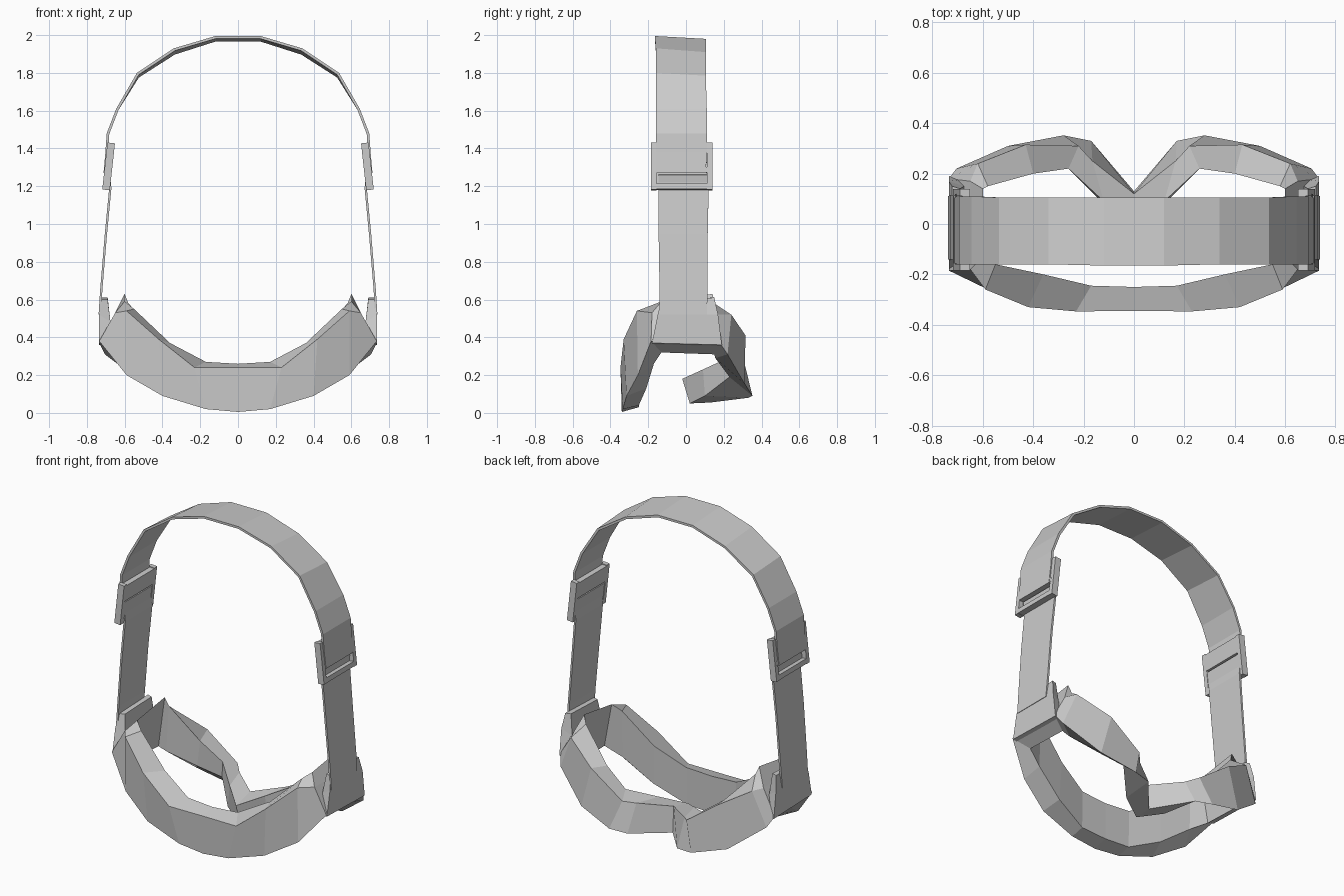
import bpy, bmesh
from mathutils import Matrix, Vector


def finish(name, bm, mirror=True):
    bmesh.ops.recalc_face_normals(bm, faces=bm.faces)
    me = bpy.data.meshes.new(name)
    bm.to_mesh(me)
    bm.free()
    ob = bpy.data.objects.new(name, me)
    bpy.context.collection.objects.link(ob)
    if mirror:
        m = ob.modifiers.new("mirror", 'MIRROR')
        m.use_clip = True
        m.merge_threshold = 0.001
    return ob


def loft(name, rings, caps=True, mirror=True):
    """Skin a row of equal closed rings."""
    bm = bmesh.new()
    rows = [[bm.verts.new(p) for p in r] for r in rings]
    n = len(rows[0])
    for a, b in zip(rows, rows[1:]):
        for i in range(n):
            j = (i + 1) % n
            bm.faces.new((a[i], a[j], b[j], b[i]))
    if caps:
        bm.faces.new(rows[0])
        bm.faces.new(rows[-1])
    return finish(name, bm, mirror)


def strap(name, path, t=0.012, mirror=True):
    """Flat band along (x, z, y_min, y_max, tilt) points, thickness inwards."""
    rings = []
    for i, (x, z, y0, y1, tilt) in enumerate(path):
        a, b = path[max(i - 1, 0)], path[min(i + 1, len(path) - 1)]
        d = Vector((b[0] - a[0], b[1] - a[1])).normalized()
        nx, nz = -d.y * t, d.x * t
        rings.append([(x, y0, z), (x, y1, z - tilt),
                      (x + nx, y1, z + nz - tilt), (x + nx, y0, z + nz)])
    return loft(name, rings, True, mirror)


# Goggle frame: outer bottom, outer top, inner top, inner bottom per station
frame = [
    [(0, -.34, .005), (0, -.345, .24), (0, -.25, .26), (0, -.25, .03)],
    [(.17, -.335, .02), (.23, -.347, .24), (.17, -.245, .27), (.17, -.25, .04)],
    [(.40, -.315, .09), (.42, -.33, .39), (.36, -.20, .37), (.37, -.21, .13)],
    [(.59, -.255, .20), (.59, -.26, .54), (.55, -.16, .55), (.55, -.17, .26)],
    [(.735, -.185, .38), (.65, -.18, .53), (.60, -.13, .59), (.65, -.13, .32)],
    [(.735, .18, .37), (.65, .17, .52), (.60, .14, .63), (.65, .15, .31)],
    [(.705, .22, .31), (.62, .24, .52), (.58, .15, .58), (.60, .155, .29)],
    [(.50, .31, .155), (.43, .315, .41), (.40, .20, .39), (.42, .20, .23)],
    [(.28, .352, .09), (.22, .31, .26), (.26, .22, .29), (.27, .23, .19)],
    [(.17, .33, .08), (.165, .25, .24), (.12, .09, .23), (.14, .10, .09)],
    [(0, .13, .055), (0, .12, .215), (0, -.02, .18), (0, .02, .05)],
]
loft("goggle_frame", frame, caps=False)

# Side tabs that hold the strap
loft("strap_tab", [
    [(.735, -.18, .37), (.66, -.17, .35), (.66, .18, .34), (.735, .19, .36)],
    [(.735, -.15, .52), (.675, -.14, .48), (.675, .15, .48), (.735, .17, .52)],
    [(.722, -.13, .60), (.69, -.12, .60), (.69, .14, .61), (.722, .15, .61)],
])

# Lower straps between tabs and buckles
strap("lower_strap", [(.738, .52, -.14, .11, 0), (.73, .65, -.14, .115, 0),
                      (.705, .95, -.145, .115, 0), (.682, 1.19, -.145, .12, 0),
                      (.69, 1.26, -.145, .12, 0)])

# Upper strap over the head, one continuous band
half = [(.712, 1.27, -.155, .105, 0), (.702, 1.38, -.16, .11, 0), (.695, 1.48, -.16, .11, 0),
        (.645, 1.61, -.16, .11, 0), (.535, 1.80, -.16, .105, .015),
        (.34, 1.93, -.16, .105, .02), (.12, 1.995, -.165, .105, .015)]
strap("upper_strap", half + [(-x, z, a, b, t) for x, z, a, b, t in reversed(half)],
      t=0.014, mirror=False)

# Slotted buckles: two rails joined by cross bars, leaning with the strap
bm = bmesh.new()
parts = [  # centre (x, y, z), size
    ((0, -.16, 0), (.04, .028, .25)), ((0, .135, 0), (.04, .028, .25)),
    ((-.005, -.01, .07), (.03, .28, .10)), ((.006, -.01, -.02), (.03, .28, .03)),
    ((0, -.01, -.108), (.04, .28, .03)), ((-.013, -.01, -.05), (.008, .28, .12)),
]
lean = Matrix.Translation((.685, -.01, 1.305)) @ Matrix.Rotation(-.11, 4, 'Y')
for c, s in parts:
    bmesh.ops.create_cube(bm, size=1, matrix=lean @ Matrix.Translation(c) @ Matrix.Diagonal((*s, 1)))
finish("buckle", bm)
